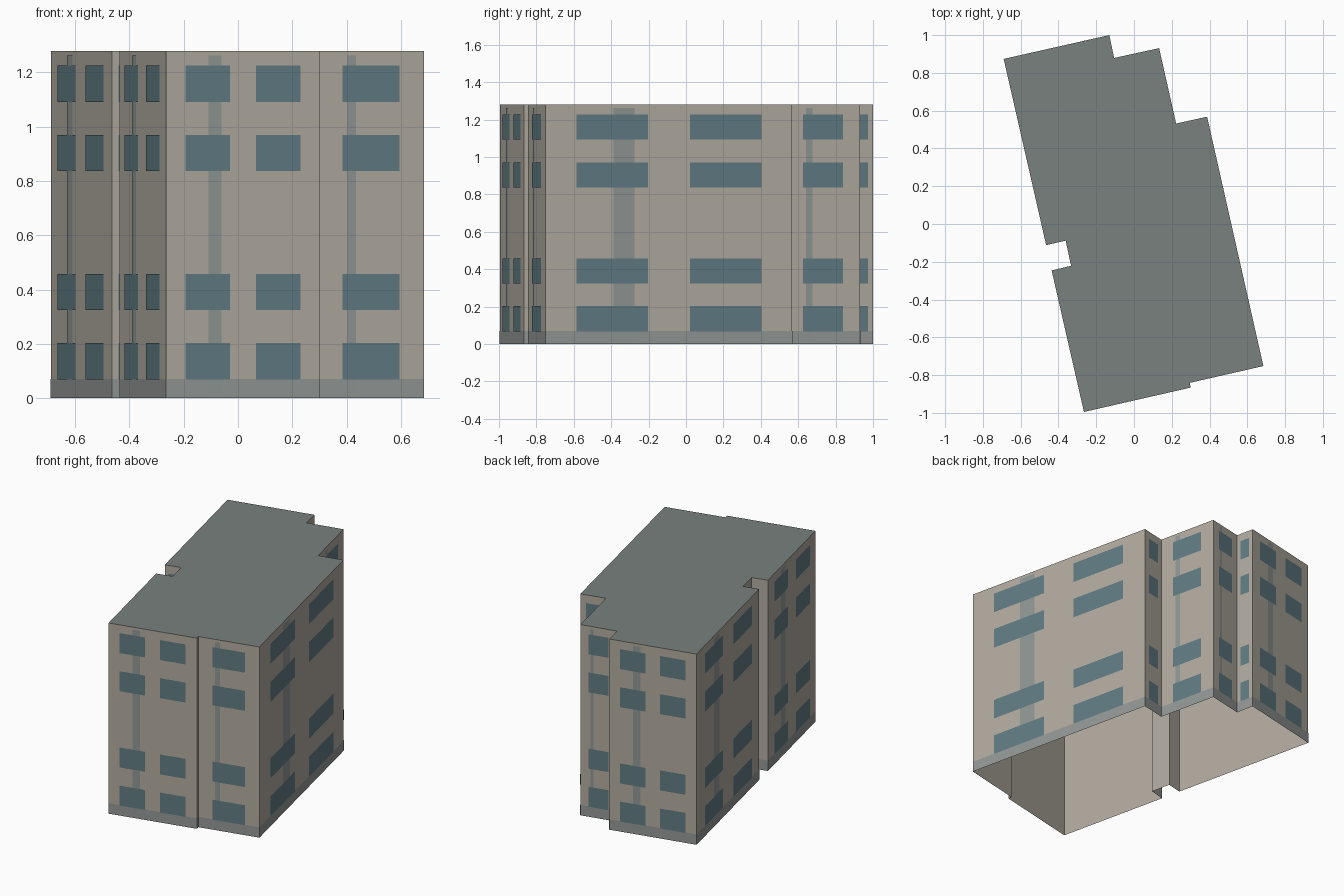
import bpy
import bmesh
from mathutils import Vector

if "Cube" in bpy.data.objects:
    bpy.data.objects.remove(bpy.data.objects["Cube"])

HEIGHT = 1.28
FLOOR = HEIGHT / 5

# Footprint, counter-clockwise: corner x, y, then windows per floor on the wall that starts there
PLAN = [
    (-0.265, -0.995, 2), (0.300, -0.866, 0), (0.295, -0.841, 1), (0.685, -0.752, 2),
    (0.387, 0.568, 1), (0.223, 0.532, 1), (0.133, 0.931, 1), (-0.105, 0.879, 1),
    (-0.131, 1.000, 2), (-0.690, 0.874, 2), (-0.465, -0.112, 1), (-0.362, -0.088, 1),
    (-0.333, -0.221, 0), (-0.436, -0.246, 2),
]


def material(name, color):
    mat = bpy.data.materials.new(name)
    mat.diffuse_color = (*color, 1)
    mat.use_nodes = True
    mat.node_tree.nodes["Principled BSDF"].inputs["Base Color"].default_value = mat.diffuse_color
    return mat


def make_object(name, faces, mat):
    bm = bmesh.new()
    for face in faces:
        bm.faces.new([bm.verts.new(p) for p in face])
    bmesh.ops.remove_doubles(bm, verts=bm.verts[:], dist=1e-5)
    mesh = bpy.data.meshes.new(name)
    bm.to_mesh(mesh)
    bm.free()
    mesh.materials.append(mat)
    obj = bpy.data.objects.new(name, mesh)
    bpy.context.collection.objects.link(obj)
    return obj


def panel(a, b, u0, u1, z0, z1, offset=0.0):
    """Rectangle on wall a-b, spanning fractions u0..u1, pushed outward by offset."""
    d = b - a
    out = Vector((d.y, -d.x)).normalized() * offset
    p, q = a + d * u0 + out, a + d * u1 + out
    return [(p.x, p.y, z0), (q.x, q.y, z0), (q.x, q.y, z1), (p.x, p.y, z1)]


walls, bases, strips, windows = [], [], [], []
corners = [Vector((x, y)) for x, y, _ in PLAN]
for i, (_, _, count) in enumerate(PLAN):
    a, b = corners[i], corners[(i + 1) % len(corners)]
    length = (b - a).length
    walls.append(panel(a, b, 0, 1, 0, HEIGHT))
    bases.append(panel(a, b, 0, 1, 0, 0.07, 0.001))
    if count and length > 0.2:
        strips.append(panel(a, b, 0.275, 0.36, 0.02, 1.263, 0.002))
    # One wide window or a pair, with the middle floor left blank
    spans = {0: [], 1: [(0.23, 0.77)], 2: [(0.125, 0.415), (0.585, 0.875)]}[count]
    for floor in (0, 1, 3, 4):
        z = floor * FLOOR
        for u0, u1 in spans:
            windows.append(panel(a, b, u0, u1, z + 0.068, z + 0.202, 0.003))

roof = [[(c.x, c.y, HEIGHT) for c in corners]]

# Open-bottomed shell with flat roof and thin facade panels
make_object("walls", walls, material("plaster", (0.44, 0.405, 0.35)))
make_object("roof", roof, material("roofing", (0.19, 0.22, 0.21)))
make_object("base_band", bases, material("base_stone", (0.29, 0.31, 0.30)))
make_object("facade_strips", strips, material("strip_grey", (0.28, 0.31, 0.30)))
make_object("windows", windows, material("glass", (0.12, 0.20, 0.23)))
